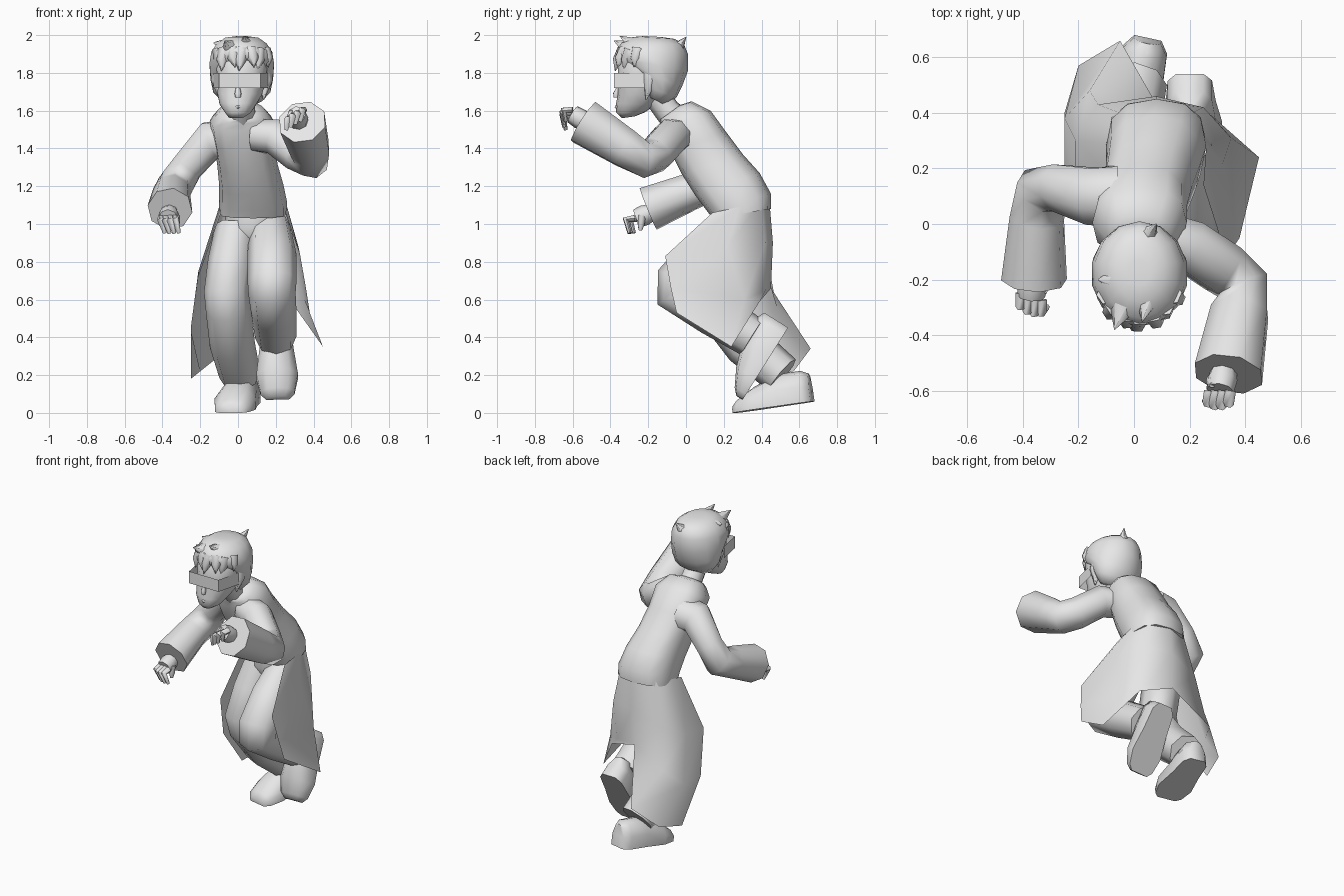
import bpy
import bmesh
import math
from mathutils import Vector

UNIT = 0.01  # all positions below are in hundredths

cube = bpy.data.objects.get("Cube")
if cube:
    bpy.data.objects.remove(cube, do_unlink=True)

grey = bpy.data.materials.new("plain_grey")
grey.use_nodes = True
grey.diffuse_color = (0.8, 0.8, 0.8, 1)
grey.node_tree.nodes["Principled BSDF"].inputs["Base Color"].default_value = (0.8, 0.8, 0.8, 1)


def finish(name, bm, angle=62):
    """Turn a bmesh into a smooth shaded object with sharp creases."""
    bmesh.ops.remove_doubles(bm, verts=bm.verts, dist=0.0001)
    bmesh.ops.recalc_face_normals(bm, faces=bm.faces)
    mesh = bpy.data.meshes.new(name)
    bm.to_mesh(mesh)
    bm.free()
    mesh.materials.append(grey)
    obj = bpy.data.objects.new(name, mesh)
    bpy.context.collection.objects.link(obj)
    bpy.ops.object.select_all(action="DESELECT")
    obj.select_set(True)
    bpy.context.view_layer.objects.active = obj
    bpy.ops.object.shade_smooth_by_angle(angle=math.radians(angle))
    return obj


def bridge(bm, rings, closed=True):
    """Skin a list of equally long point rings; closed ones get end caps."""
    rows = [[bm.verts.new(Vector(p) * UNIT) for p in ring] for ring in rings]
    count = len(rows[0])
    for low, high in zip(rows, rows[1:]):
        for i in range(count if closed else count - 1):
            j = (i + 1) % count
            bm.faces.new((low[i], low[j], high[j], high[i]))
    if closed:
        bm.faces.new(rows[0])
        bm.faces.new(rows[-1])


def squared(value, power):
    return math.copysign(abs(value) ** power, value)


def sections(name, rows, sides=12, power=1.0):
    """Loft rings given as front y, front z, back y, back z, half width, centre x."""
    rings = []
    for yf, zf, yb, zb, width, cx in rows:
        ring = []
        for i in range(sides):
            turn = math.tau * i / sides
            blend = (1 + squared(math.cos(turn), power)) / 2
            ring.append((cx + width * squared(math.sin(turn), power),
                         yf + (yb - yf) * blend, zf + (zb - zf) * blend))
        rings.append(ring)
    bm = bmesh.new()
    bridge(bm, rings)
    return finish(name, bm)


def add_tube(bm, path, radii, sides=8):
    """Sweep a round section along a path without twisting."""
    points = [Vector(p) for p in path]
    side = Vector((1, 0.1, 0.05))
    rings = []
    for i, point in enumerate(points):
        before = points[max(i - 1, 0)]
        after = points[min(i + 1, len(points) - 1)]
        along = Vector()
        for a, b in ((before, point), (point, after)):
            if a != b:
                along += (b - a).normalized()
        along.normalize()
        side = (side - along * side.dot(along)).normalized()
        other = along.cross(side)
        rings.append([point + radii[i] * (side * math.cos(math.tau * k / sides)
                                          + other * math.sin(math.tau * k / sides))
                      for k in range(sides)])
    bridge(bm, rings)


def tube(name, path, radii, sides=8):
    bm = bmesh.new()
    add_tube(bm, path, radii, sides)
    return finish(name, bm)


# Coat body, leaning forward
sections("coat_body", [
    (-14, 155, -3, 163, 8, 2),
    (-13, 153, 3, 165, 12, 2),
    (-12, 149, 13, 160, 17, 2),
    (-8, 138, 21, 149, 16, 3),
    (-2, 126, 30, 137, 16, 5),
    (5, 115, 39, 127, 17, 7),
    (11, 107, 45, 116, 18, 8),
    (14, 103, 45, 108, 18, 8)], power=0.8)

# Coat skirt: columns run from the right front edge round the back
skirt_rows = [
    [(-9, 18, 106), (-10, 29, 109), (-5, 40, 113), (8, 44, 114), (21, 40, 113), (26, 28, 109), (25, 14, 106)],
    [(-21, 11, 72), (-21, 30, 75), (-13, 43, 82), (8, 46, 90), (25, 42, 90), (32, 22, 88), (33, -11, 83)],
    [(-25, 20, 44), (-25, 38, 45), (-16, 48, 56), (7, 45, 66), (22, 42, 65), (35, 31, 60), (36, -8, 66)],
    [(-25, 40, 18), (-20, 57, 22), (-5, 66, 34), (7, 45, 66), (28, 39, 59), (45, 24, 35), (38, -5, 53)]]
skirt = bmesh.new()
bridge(skirt, skirt_rows, closed=False)
finish("coat_skirt", skirt, 80)

# Sleeves with wide cuffs
tube("left_sleeve", [(9, -4, 147), (20, -8, 146), (32, -16, 137), (39, -22, 134), (38, -32, 140), (34, -54, 154)],
     (9, 10, 10, 10, 11, 13))
tube("right_sleeve", [(-6, 10, 144), (-15, 10, 144), (-27, 13, 130), (-33, 12, 121), (-35, 2, 117), (-36, -20, 108)],
     (12, 11, 9, 10, 10, 12))

# Trousers
sections("trouser_seat", [
    (16, 108, 42, 108, 15, 8), (15, 98, 42, 96, 15, 8), (20, 86, 38, 82, 12, 8)])
tube("left_trouser", [(17, 28, 98), (18, 10, 84), (18, -3, 70), (18, -4, 63), (19, 14, 53), (20, 35, 40)],
     (11, 13, 13, 12.5, 12, 11))
tube("right_trouser", [(-1, 28, 98), (-4, 21, 80), (-6, 15, 64), (-5, 18, 54), (-3, 32, 36), (1, 51, 20)],
     (11, 12, 12, 12, 12, 11))


# Shoes: stations along the sole as fraction, half width, height
def shoe(name, toe, heel, up):
    toe, heel = Vector(toe), Vector(heel)
    along = heel - toe
    side = along.cross(Vector(up)).normalized()
    rise = side.cross(along).normalized()
    rings = []
    for part, width, height in ((0, 6, 4), (0.07, 9, 7), (0.28, 11, 12), (0.6, 9, 17), (0.9, 8, 17), (1, 5, 15)):
        base = toe + along * part
        rings.append([base + side * width * a + rise * height * b for a, b in
                      ((-1, 0), (-1, 0.5), (-0.6, 0.9), (0, 1), (0.6, 0.9), (1, 0.5), (1, 0))])
    bm = bmesh.new()
    bridge(bm, rings)
    finish(name, bm)


shoe("right_shoe", (-4, 26, 0), (5, 67, 6), (0, 0, 1))
shoe("left_shoe", (21, 30, 7), (20, 54, 45), (0, -1, 0.6))


# Hands: a palm, four curled fingers and a thumb
def hand(name, wrist, knuckles, across, bend, curl, thumb):
    wrist, knuckles, across = Vector(wrist), Vector(knuckles), Vector(across)
    bm = bmesh.new()
    middle = wrist.lerp(knuckles, 0.6)
    add_tube(bm, [wrist, middle, knuckles], (4, 5.5, 5))
    for step in (-1.5, -0.5, 0.5, 1.5):
        root = knuckles + across * step
        joint = root + Vector(bend) * (1 - 0.15 * abs(step))
        add_tube(bm, [root, joint, joint + Vector(curl)], (2, 2, 1), 6)
    root = middle + across * 1.5
    add_tube(bm, [root, root + Vector(thumb) * 0.6, root + Vector(thumb)], (2.2, 2, 1), 6)
    finish(name, bm)


hand("left_hand", (33, -50, 152), (31, -60, 158), (-2.5, 0, -1.5), (-1, -6, 0), (-1, 1, -6), (0, -2, 7))
hand("right_hand", (-36, -16, 107), (-37, -26, 103), (2.5, -0.8, 0), (0, -6, -1), (2, 2, -7), (0, -1, -8))

# Neck and face
tube("neck", [(2, -4, 154), (2, -10, 160), (2, -17, 170)], (8, 7, 7))
sections("face", [
    (-34, 156, -27, 157, 4, -1),
    (-37, 159, -22, 159, 7, 0),
    (-37, 164, -16, 163, 10, 0),
    (-36, 169, -12, 168, 12, 1),
    (-36, 176, -8, 176, 13, 2),
    (-36, 185, -6, 185, 14, 2),
    (-31, 193, -8, 193, 11, 2)], 14, 0.9)
tube("nose", [(0, -35, 174), (0, -37, 169), (0, -37, 167)], (0.8, 1.8, 1.4), 6)
tube("lips", [(-3, -35, 162), (0, -36.8, 162), (3, -35, 162)], (0.4, 1, 0.4), 6)

# Wraparound visor
visor_path = [(-13, -22), (-10, -38), (12, -38), (16, -22)]
visor = bmesh.new()
bridge(visor, [[(x, y, z) for x, y in visor_path] for z in (172, 180)], closed=False)
finish("visor", visor, 20)

# Hair cap, lower at the nape
sections("hair_cap", [
    (-21, 168, -11, 163, 11, 2),
    (-24, 174, -5, 167, 15.5, 2),
    (-28, 182, -2, 173, 17, 2),
    (-37, 188, 1, 181, 17.5, 2),
    (-37, 192, 1, 190, 16.5, 2),
    (-34, 196, -1, 195, 13.5, 2),
    (-28, 199, -6, 198, 9, 2),
    (-22, 199.5, -13, 199, 4, 2)], 14)

# Hair locks: fringe, sideburns and tufts
locks = bmesh.new()
for i in range(7):
    turn = math.radians(-63 + 21 * i)
    out = Vector((math.sin(turn), -math.cos(turn), 0))
    root = Vector((2, -19, 192)) + Vector((out.x * 13, out.y * 14, 0))
    tip = Vector((2 + 1.5 * (-1) ** i, -19, 183 - 2 * (i % 2))) + Vector((out.x * 14, out.y * 18.5, 0))
    add_tube(locks, [root, root.lerp(tip, 0.5) + out, tip], (4, 3, 0.2), 6)
for sign in (-1, 1):
    add_tube(locks, [(2 + 11 * sign, -19, 184), (2 + 12.5 * sign, -19, 176), (2 + 11.5 * sign, -21, 166)],
             (4, 4, 0.4), 6)
for root, tip in (((4, -6, 191), (8, 0, 199)), ((-4, -30, 193), (-7, -38, 197)),
                  ((5, -26, 194), (3, -35, 199.5)), ((-6, -20, 194), (-13, -20, 196))):
    add_tube(locks, [root, tip], (5, 0.2), 6)
finish("hair_locks", locks)
